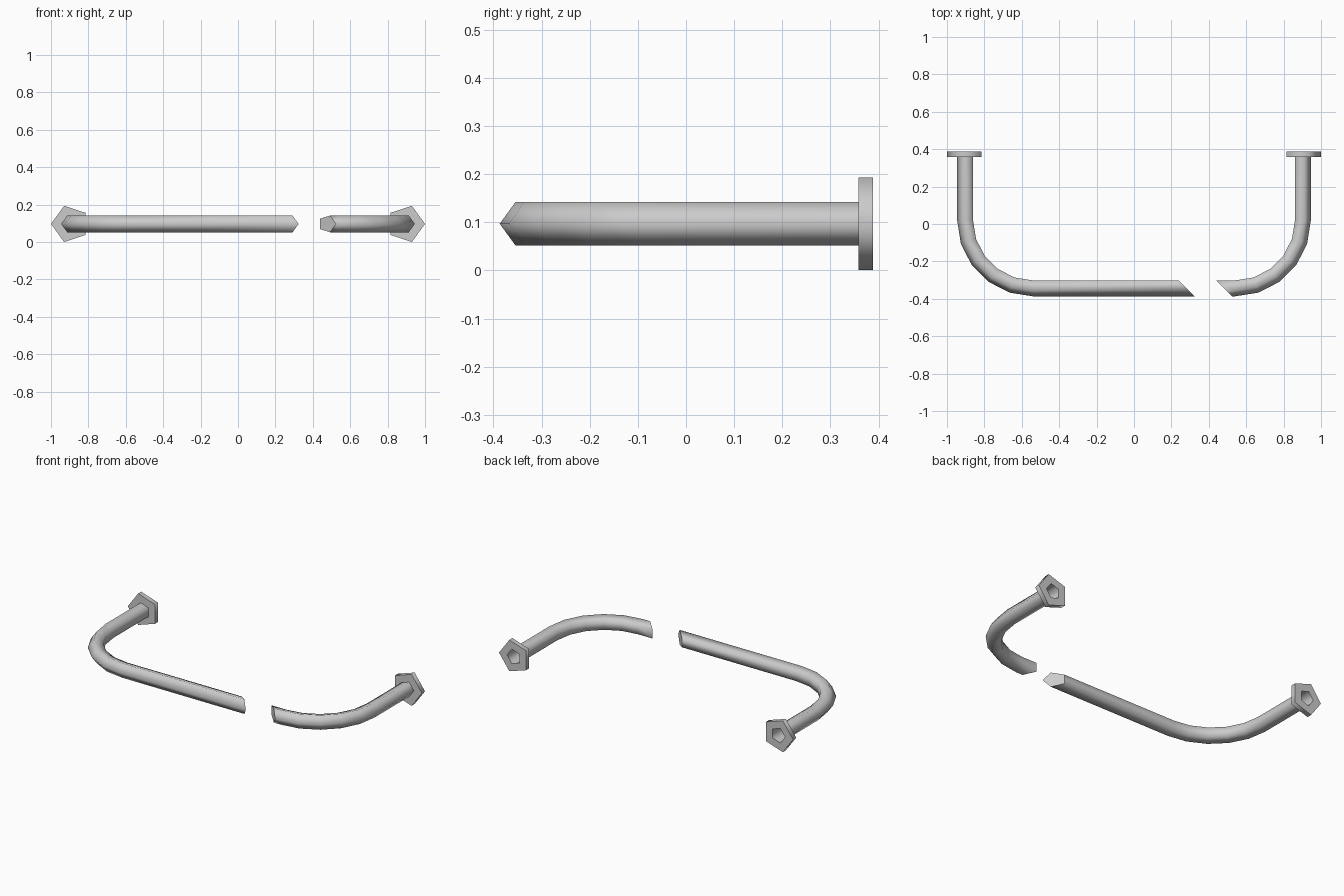
import bpy, bmesh
from math import pi, sin, cos

if "Cube" in bpy.data.objects:
    bpy.data.objects.remove(bpy.data.objects["Cube"])

SIDES = 5
ZC = 0.097                    # height of the bar axis
XC = 0.8985                   # x of the two legs
TUBE_R, FLANGE_R = 0.047, 0.1015
Y_FLANGE, Y_BACK = 0.358, 0.388
BEND_R, BEND_Y = 0.36, 0.02
BEND_X = XC - BEND_R


def finish(bm, name, side, flat_faces):
    for v in bm.verts:
        v.co.x *= side
    bmesh.ops.recalc_face_normals(bm, faces=bm.faces)
    for f in bm.faces:
        f.smooth = f not in flat_faces
    for f in flat_faces:
        for e in f.edges:
            e.smooth = False
    me = bpy.data.meshes.new(name)
    bm.to_mesh(me)
    bm.free()
    bpy.context.collection.objects.link(bpy.data.objects.new(name, me))


def bridge(bm, a, b):
    n = len(a)
    return [bm.faces.new((a[i], a[(i + 1) % n], b[(i + 1) % n], b[i])) for i in range(n)]


def pentagon(r):
    return [(r * cos(2 * pi * i / SIDES), r * sin(2 * pi * i / SIDES)) for i in range(SIDES)]


# Pentagonal bar: straight leg, five-step bend, straight run to a mitred end
def bar(name, side, cut):
    bm = bmesh.new()
    prof = pentagon(TUBE_R)
    rings = [[bm.verts.new((XC + o, Y_BACK, ZC + h)) for o, h in prof]]
    for k in range(6):
        a = k * pi / 10
        rings.append([bm.verts.new((BEND_X + (BEND_R + o) * cos(a),
                                    BEND_Y - (BEND_R + o) * sin(a), ZC + h)) for o, h in prof])
    end = []
    for o, h in prof:
        y = BEND_Y - BEND_R - o
        end.append(bm.verts.new((cut(y), y, ZC + h)))
    rings.append(end)
    for a, b in zip(rings, rings[1:]):
        bridge(bm, a, b)
    cap = bm.faces.new(end)
    finish(bm, name, side, [cap])


# Pentagonal wall plate with a hole where the hollow bar enters
def flange(name, side):
    bm = bmesh.new()

    def ring(r, y):
        return [bm.verts.new((XC + o, y, ZC + h)) for o, h in pentagon(r)]
    fo, bo = ring(FLANGE_R, Y_FLANGE), ring(FLANGE_R, Y_BACK)
    bi, fi = ring(TUBE_R, Y_BACK), ring(TUBE_R, Y_FLANGE)
    bridge(bm, fo, bo)
    flat = bridge(bm, bo, bi) + bridge(bm, fi, fo)
    finish(bm, name, side, flat)


bar("long_bar", -1, lambda y: 0.063 + y)
bar("short_bar", 1, lambda y: 0.137 - y)
flange("left_flange", -1)
flange("right_flange", 1)
